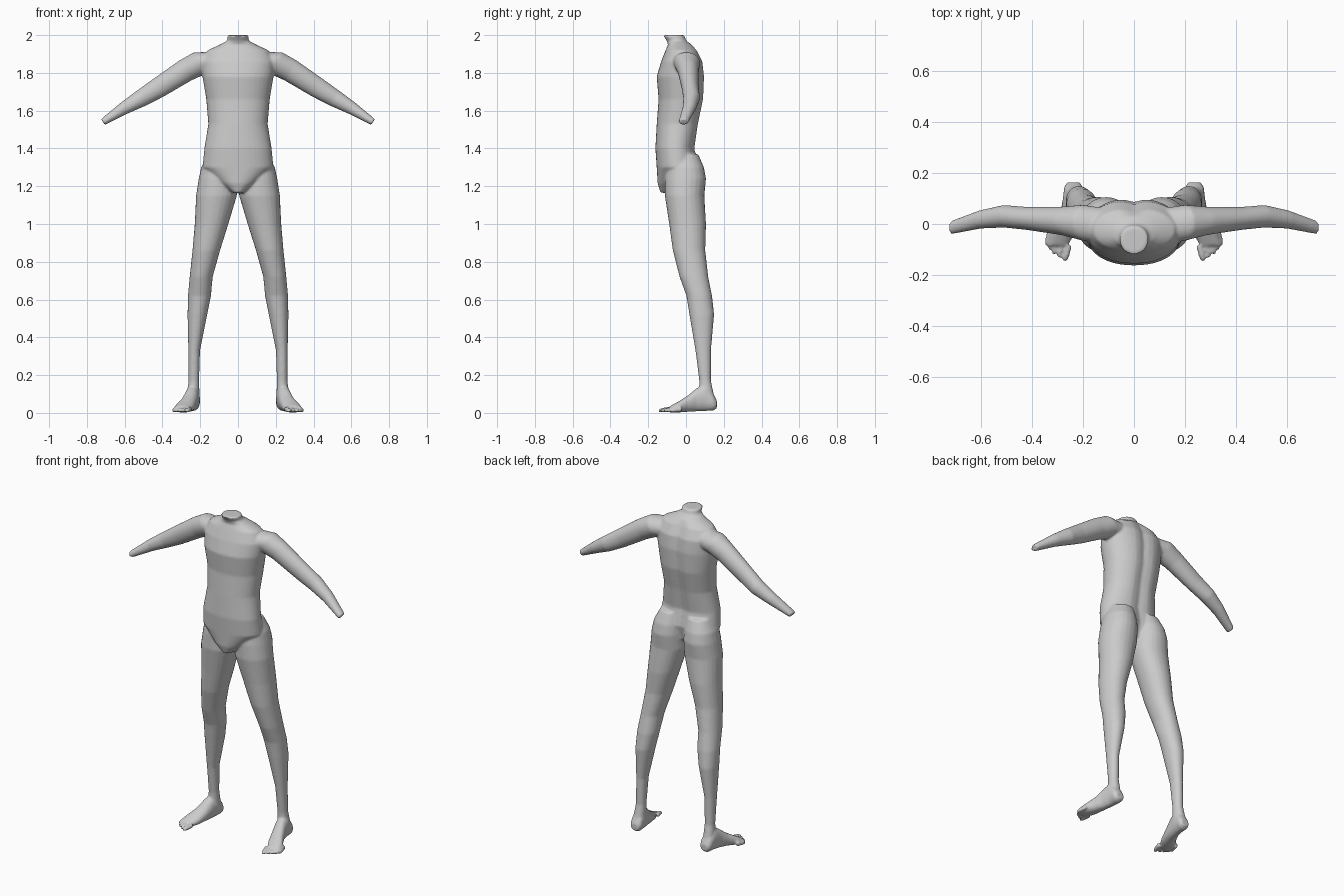
import bpy, bmesh, math
from mathutils import Vector

bm = bmesh.new()


def loft(rings, n=24, power=2.0, groove=0.0):
    """Skin capped oval rings given as (centre, half axis u, half axis v)."""
    loops = []
    for c, u, v in rings:
        c, u, v = Vector(c), Vector(u), Vector(v)
        loop = []
        for i in range(n):
            a = 2 * math.pi * i / n
            ca, sa = math.cos(a), math.sin(a)
            e = 2 / power
            p = c + u * math.copysign(abs(ca) ** e, ca) + v * math.copysign(abs(sa) ** e, sa)
            if groove and sa > 0 and v.length > 0.085:
                p.y -= groove * math.exp(-(p.x / 0.035) ** 2)
            loop.append(bm.verts.new(p))
        loops.append(loop)
    faces = [bm.faces.new(loops[0]), bm.faces.new(loops[-1])]
    for a, b in zip(loops, loops[1:]):
        for i in range(n):
            j = (i + 1) % n
            faces.append(bm.faces.new((a[i], a[j], b[j], b[i])))
    bmesh.ops.recalc_face_normals(bm, faces=faces)


def upright(rows, s=1, **kw):
    """Horizontal rings from (z, centre x, half width, front y, back y)."""
    loft([((s * x, (f + b) / 2, z), (w, 0, 0), (0, (b - f) / 2, 0))
          for z, x, w, f, b in rows], **kw)


# torso and neck
upright([(1.165, 0, .03, -.135, -.02), (1.215, 0, .10, -.15, .05),
         (1.30, 0, .188, -.155, .07), (1.40, 0, .178, -.162, .05),
         (1.53, 0, .157, -.155, .07), (1.66, 0, .168, -.145, .097),
         (1.78, 0, .188, -.155, .102), (1.86, 0, .195, -.132, .092),
         (1.92, 0, .16, -.108, .062), (1.95, 0, .095, -.095, .03),
         (1.97, 0, .057, -.102, .002), (2.0, 0, .055, -.122, -.01)],
        n=40, power=2.15, groove=.016)

LEG = [(1.37, .09, .07, -.085, .065), (1.30, .103, .092, -.105, .095),
       (1.24, .108, .10, -.112, .106), (1.15, .114, .108, -.112, .097),
       (1.0, .14, .089, -.089, .106), (.86, .168, .073, -.07, .102),
       (.72, .195, .061, -.034, .118), (.62, .204, .061, .002, .138),
       (.52, .215, .052, .018, .149), (.33, .232, .031, .05, .132),
       (.17, .234, .028, .07, .132), (.06, .238, .036, .07, .155)]

# arm: x, y, z, half thickness, half depth
ARM = [(.10, -.01, 1.86, .06, .07), (.20, .005, 1.853, .066, .07),
       (.28, .012, 1.812, .062, .056), (.42, .022, 1.722, .055, .045),
       (.51, .030, 1.667, .047, .044), (.60, .018, 1.615, .035, .036),
       (.715, -.014, 1.54, .019, .026)]

# foot: y, centre x, half width, bottom z, top z
FOOT = [(.163, .236, .025, .025, .065), (.145, .237, .036, .012, .10),
        (.10, .24, .038, .01, .15), (.055, .248, .038, .008, .13),
        (.01, .262, .042, .006, .092), (-.04, .283, .049, .002, .06),
        (-.085, .299, .042, .002, .036)]

# toe: tip x, tip y, radius
TOES = [(.270, -.145, .013), (.294, -.132, .009), (.313, -.118, .009),
        (.329, -.102, .009), (.343, -.083, .009)]

for s in (-1, 1):
    upright(LEG, s, power=2.1)
    d = Vector((.57, 0, -.82))
    loft([((s * x, y, z), (s * .52 * t, 0, .85 * t), (0, w, 0)) for x, y, z, t, w in ARM])
    loft([((s * x, y, (lo + hi) / 2), (w, 0, 0), (0, 0, (hi - lo) / 2))
          for y, x, w, lo, hi in FOOT], power=2.2)
    for x, y, r in TOES:
        loft([((s * (x - .014), y + .06, .02), (r * 1.1, 0, 0), (0, 0, .014)),
              ((s * (x - .003), y + .015, .014), (r, 0, 0), (0, 0, .012)),
              ((s * x, y, .011), (r * .7, 0, 0), (0, 0, .008))], n=12)

# fuse all parts into one smooth skin
mesh = bpy.data.meshes.new("body")
bm.to_mesh(mesh)
bm.free()
body = bpy.data.objects.new("body", mesh)
bpy.context.collection.objects.link(body)
remesh = body.modifiers.new("fuse", 'REMESH')
remesh.mode = 'VOXEL'
remesh.voxel_size = .0065
remesh.use_smooth_shade = True
smooth = body.modifiers.new("soften", 'SMOOTH')
smooth.factor = .5
smooth.iterations = 5
